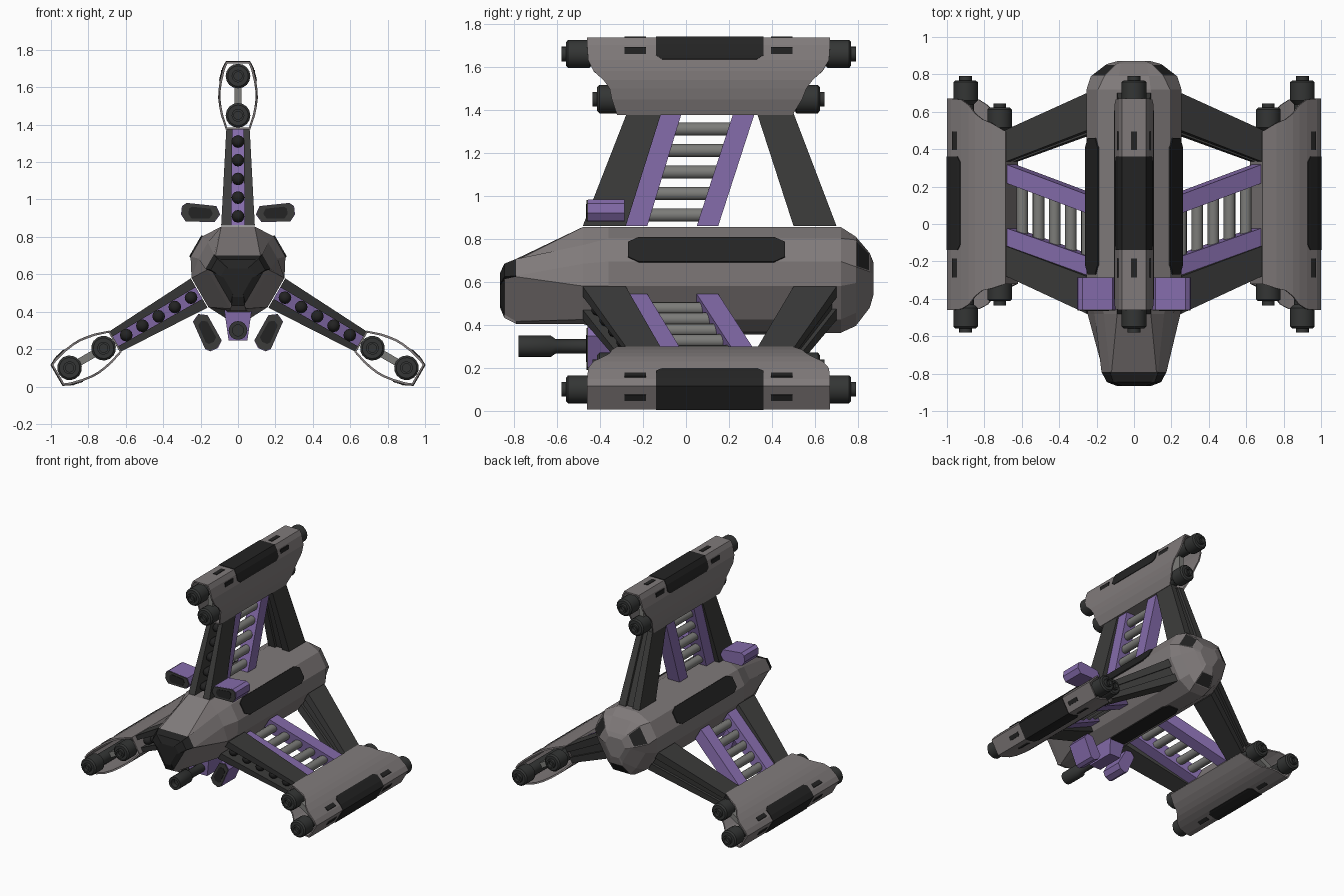
import bpy, bmesh, math
from mathutils import Matrix, Vector

if "Cube" in bpy.data.objects:
    bpy.data.objects.remove(bpy.data.objects["Cube"])

C = 0.62  # height of the long axis; parts are modelled around it with z = radius


def mat(name, *rgb):
    m = bpy.data.materials.new(name)
    m.diffuse_color = (*rgb, 1)
    m.use_nodes = True
    m.node_tree.nodes["Principled BSDF"].inputs["Base Color"].default_value = m.diffuse_color
    return m


GREY = mat("hull grey", 0.215, 0.195, 0.195)
DARK = mat("strut dark grey", 0.045, 0.045, 0.044)
BLACK = mat("panel black", 0.017, 0.017, 0.017)
PURPLE = mat("purple", 0.235, 0.15, 0.41)
METAL = mat("rod metal", 0.2, 0.2, 0.19)
GUN = mat("tube dark", 0.034, 0.036, 0.035)


def make(name, verts, faces, mats, ang=0, solid=0, smooth=False, rule=None):
    bm = bmesh.new()
    vs = [bm.verts.new(v) for v in verts]
    for f in faces:
        bm.faces.new([vs[i] for i in f])
    bmesh.ops.recalc_face_normals(bm, faces=bm.faces)
    if rule:
        rule(bm)
    bm.transform(Matrix.Translation((0, 0, C)) @ Matrix.Rotation(math.radians(ang), 4, 'Y'))
    me = bpy.data.meshes.new(name)
    bm.to_mesh(me)
    bm.free()
    for m in (mats if isinstance(mats, list) else [mats]):
        me.materials.append(m)
    ob = bpy.data.objects.new(name, me)
    bpy.context.collection.objects.link(ob)
    if solid:
        s = ob.modifiers.new("thickness", 'SOLIDIFY')
        s.thickness, s.offset = solid, 0
    if smooth:
        bpy.ops.object.select_all(action='DESELECT')
        ob.select_set(True)
        bpy.context.view_layer.objects.active = ob
        bpy.ops.object.shade_smooth_by_angle(angle=math.radians(40))
    return ob


def loft(rings):
    n = len(rings[0])
    faces = [(r * n + i, r * n + (i + 1) % n, (r + 1) * n + (i + 1) % n, (r + 1) * n + i)
             for r in range(len(rings) - 1) for i in range(n)]
    faces += [tuple(range(n)), tuple(range((len(rings) - 1) * n, len(rings) * n))]
    return [p for r in rings for p in r], faces


def beam(name, m, ang, bottom, top, r0=0.24, r1=0.765):
    # bottom / top are (x0, x1, y0, y1) rectangles
    rings = [[(a, c, r), (b, c, r), (b, d, r), (a, d, r)] for (a, b, c, d), r in ((bottom, r0), (top, r1))]
    return make(name, *loft(rings), m, ang)


def box(name, m, ang, x0, x1, y0, y1, z0, z1):
    return beam(name, m, ang, (x0, x1, y0, y1), (x0, x1, y0, y1), z0, z1)


def lathe(name, m, ang, pts, z, n=16):
    rings = [[(r * math.cos(2 * math.pi * i / n), y, z + r * math.sin(2 * math.pi * i / n)) for i in range(n)]
             for y, r in pts]
    return make(name, *loft(rings), m, ang, smooth=True)


def strip(name, m, ang, rows, closed, solid):
    # rows are (x, z, y0, y1), mirrored in x
    rows = rows[::-1] + [(-x, z, a, b) for x, z, a, b in rows]
    verts = [p for x, z, a, b in rows for p in ((x, a, z), (x, b, z))]
    n = len(rows)
    faces = [(2 * i, 2 * i + 1, 2 * ((i + 1) % n) + 1, 2 * ((i + 1) % n)) for i in range(n if closed else n - 1)]
    # rows run from the inner edge, over the outer edge, to the other inner edge
    return make(name, verts, faces, m, ang, solid=solid)


# Fuselage: 12-sided sections (y, centre shift, arm radius, arm half width, corner radius, corner half width)
SECTIONS = [(-.865, -.05, .06, .05, .09, .03), (-.845, -.04, .10, .095, .148, .035),
            (-.79, -.04, .12, .12, .175, .045), (-.48, 0, .235, .09, .215, .05),
            (-.36, 0, .235, .09, .257, .062), (.55, 0, .235, .09, .257, .062),
            (.72, 0, .235, .09, .257, .062), (.79, 0, .19, .08, .225, .072),
            (.855, 0, .10, .07, .14, .05), (.872, 0, .07, .04, .08, .03)]


def ring(y, dz, ra, a, rc, b):
    pts = []
    for k in range(6):
        t = math.radians(60 * k)
        r, w = (rc, b) if k % 2 else (ra, a)
        for s in (-w, w):
            pts.append((r * math.sin(t) + s * math.cos(t), y, dz + r * math.cos(t) - s * math.sin(t)))
    return pts


def paint_body(bm):
    ports = []
    for f in bm.faces:
        c = f.calc_center_median()
        if c.y < -.84 or (c.y < -.8 and c.z > -.04):
            f.material_index = 1                       # cockpit window
        if .80 < c.y < .85:
            d = math.degrees(math.atan2(c.x, c.z)) % 120
            if abs(d - 60) < 8:
                ports.append(f)
    bmesh.ops.inset_individual(bm, faces=ports, thickness=.008)
    for f in ports:                                    # rear ports
        f.material_index = 1


make("fuselage", *loft([ring(*s) for s in SECTIONS]), [GREY, BLACK], rule=paint_body)

# Long dark side panels on the fuselage corners
for k, ang in enumerate((60, 180, 300)):
    pts = [(-.04, -.27), (.04, -.27), (.066, -.22), (.066, .41), (.04, .46), (-.04, .46), (-.066, .41), (-.066, -.22)]
    make(f"side_panel_{k}", *loft([[(x, y, z) for x, y in pts] for z in (.25, .264)]), BLACK, ang)


def lerp(a, b, t):
    return a + (b - a) * t


SHELL = [(.06, 1.732, -.46, .67), (.075, 1.70, -.46, .67), (.092, 1.63, -.455, .665), (.099, 1.58, -.43, .635),
         (.10, 1.54, -.385, .59), (.095, 1.50, -.355, .56), (.085, 1.45, -.345, .54), (.062, 1.38, -.32, .495)]
PANEL = [(.063, 1.739, -.14, .36), (.082, 1.702, -.14, .36), (.095, 1.655, -.14, .36), (.099, 1.635, -.11, .33)]


def shift(rows):
    return [(x, z - C, a, b) for x, z, a, b in rows]


for ang, side in ((0, "top"), (120, "right"), (240, "left")):
    # Dark struts, each a pair of cheeks
    for s, tag in ((1, "a"), (-1, "b")):
        beam(f"{side}_front_strut_{tag}", DARK, ang, (s * .036, s * .09, -.48, -.28), (s * .03, s * .062, -.275, -.115))
        beam(f"{side}_rear_strut_{tag}", DARK, ang, (s * .03, s * .09, .50, .70), (s * .02, s * .062, .33, .50))
    beam(f"{side}_rear_strut_web", DARK, ang, (-.04, .04, .52, .68), (-.03, .03, .35, .48))
    # Purple rails
    beam(f"{side}_front_rail", PURPLE, ang, (-.05, .05, -.28, -.18), (-.05, .05, -.125, -.02))
    beam(f"{side}_rear_rail", PURPLE, ang, (-.05, .05, .05, .15), (-.05, .05, .22, .32))
    # Rods crossing between the rails, with dark knobs in the front strut
    for i in range(5):
        r = .29 + .1 * i
        t = (r - .24) / .525
        y0, y1 = lerp(-.44, -.235, t), lerp(.10, .27, t)
        lathe(f"{side}_rod_{i}", METAL, ang, [(y0 + .08, .032), (y1, .032)], r, 10)
        lathe(f"{side}_knob_{i}", BLACK, ang, [(y0 - .02, .012), (y0 - .01, .026), (y0 + .01, .034), (y0 + .09, .034)], r, 12)
    # Hollow wing-tip shell with panels and slots
    strip(f"{side}_pod_shell", GREY, ang, shift(SHELL), True, .012)
    strip(f"{side}_pod_panel", BLACK, ang, shift(PANEL), False, .005)
    for j, y in enumerate((-.235, .445)):
        for s in (1, -1):
            box(f"{side}_pod_slot_{j}_{s}", BLACK, ang, s * .081, s * .091, y - .05, y + .05, 1.658 - C, 1.692 - C)
        box(f"{side}_pod_edge_slot_{j}", BLACK, ang, -.016, .016, y - .05, y + .05, 1.732 - C, 1.741 - C)
    # Long tubes inside the pod
    for name, z, h in (("outer", 1.66, .685), ("inner", 1.45, .54)):
        half = [(h - .025, .022), (h, .022), (h, .034), (h - .022, .034), (h - .022, .055), (h - .032, .066),
                (h - .13, .066), (h - .15, .045)]
        pts = [(.105 - y, r) for y, r in half] + [(.105 + y, r) for y, r in half[::-1]]
        lathe(f"{side}_{name}_tube", GUN, ang, pts, z - C)
    box(f"{side}_tube_bridge", METAL, ang, -.02, .02, -.34, .55, 1.47 - C, 1.63 - C)

# Four purple thruster boxes with dark fronts
OUT = [(.095, .30), (.115, .345), (.275, .362), (.30, .345), (.305, .30), (.28, .262), (.125, .26)]
MID = Vector((.2, .308))
for k, (s, ang) in enumerate(((1, 0), (-1, 0), (1, 120), (-1, 240))):
    def outline(y, f):
        pts = [MID + (Vector(p) - MID) * f for p in OUT]
        return [(s * p.x, y, p.y) for p in pts]
    make(f"thruster_box_{k}", *loft([outline(-.457, 1), outline(-.285, 1)]), PURPLE, ang)
    make(f"thruster_front_{k}", *loft([outline(-.463, .97), outline(-.457, .97)]), DARK, ang)
    make(f"thruster_intake_{k}", *loft([outline(-.466, .62), outline(-.460, .62)]), BLACK, ang)

# Chin gun: purple mount and dark barrel
beam("gun_mount", PURPLE, 0, (-.05, .05, -.45, -.22), (-.075, .075, -.46, -.18), -.375, -.20)
lathe("gun_barrel", GUN, 0, [(-.74, .03), (-.78, .03), (-.78, .05), (-.63, .05), (-.605, .033), (-.43, .033)], -.32)
